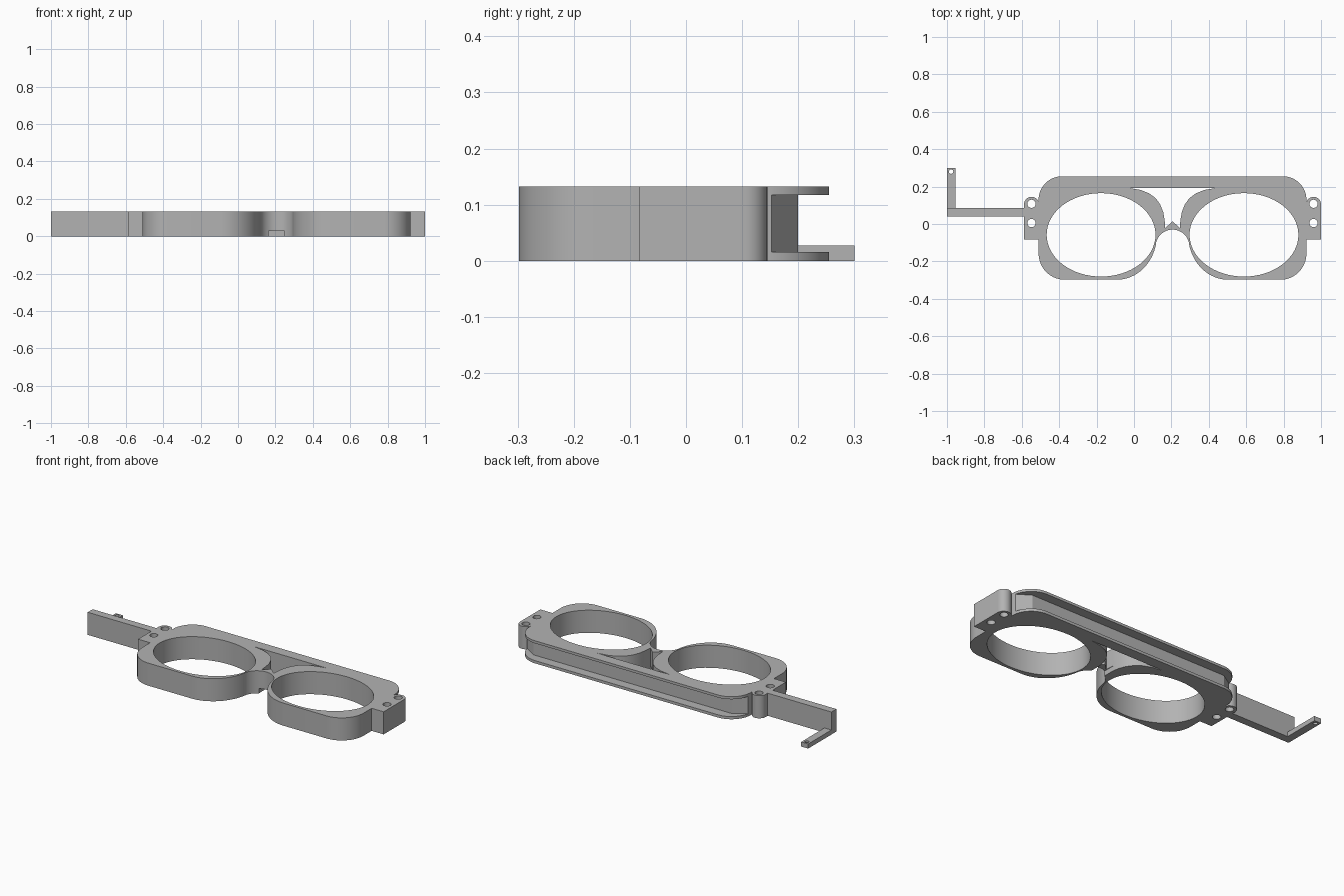
import bpy, bmesh
from math import cos, sin, radians

MID = 0.206      # centre line of the eyewear front
HEIGHT = 0.132

cube = bpy.data.objects.get("Cube")
if cube:
    bpy.data.objects.remove(cube, do_unlink=True)

grey = bpy.data.materials.new("plain grey")
grey.use_nodes = True
grey.diffuse_color = (0.45, 0.45, 0.45, 1)
grey.node_tree.nodes["Principled BSDF"].inputs["Base Color"].default_value = (0.45, 0.45, 0.45, 1)


def arc(cx, cy, rx, ry, start, end, steps=16):
    angles = [radians(start + (end - start) * i / steps) for i in range(steps + 1)]
    return [(cx + rx * cos(a), cy + ry * sin(a)) for a in angles]


def ellipse(cx, cy, rx, ry, steps=48):
    return arc(cx, cy, rx, ry, 0, 360, steps)[:-1]


def mirrored(half):
    """Close a half profile about the centre line."""
    right = [(MID + u, y) for u, y in half]
    left = [(MID - u, y) for u, y in reversed(half) if u > 1e-4]
    if half[0][0] < 1e-4:
        return right + left
    return right + left


def rectangle(x0, x1, y0, y1):
    return [(x0, y0), (x1, y0), (x1, y1), (x0, y1)]


def prism(name, outline, z0, z1):
    bm = bmesh.new()
    face = bm.faces.new([bm.verts.new((x, y, z0)) for x, y in outline])
    top = bmesh.ops.extrude_face_region(bm, geom=[face])["geom"]
    bmesh.ops.translate(bm, vec=(0, 0, z1 - z0),
                        verts=[v for v in top if isinstance(v, bmesh.types.BMVert)])
    bmesh.ops.recalc_face_normals(bm, faces=bm.faces)
    mesh = bpy.data.meshes.new(name)
    bm.to_mesh(mesh)
    bm.free()
    mesh.materials.append(grey)
    obj = bpy.data.objects.new(name, mesh)
    bpy.context.collection.objects.link(obj)
    return obj


def activate(obj):
    bpy.ops.object.select_all(action="DESELECT")
    obj.select_set(True)
    bpy.context.view_layer.objects.active = obj


def cut(obj, outline, z0=-0.1, z1=0.3):
    cutter = prism("cutter", outline, z0, z1)
    cutter.hide_render = True
    mod = obj.modifiers.new("cut", "BOOLEAN")
    mod.operation = "DIFFERENCE"
    mod.solver = "EXACT"
    mod.object = cutter
    activate(obj)
    bpy.ops.object.modifier_apply(modifier=mod.name)
    bpy.data.objects.remove(cutter, do_unlink=True)


# Front frame outline: brow corner, hinge tab, lower corner, inner rim, nose arch
half = arc(0.591, 0.13, 0.125, 0.125, 90, 0)
half += arc(0.754, 0.105, 0.04, 0.04, 160, 0)
half += [(0.794, -0.083), (0.716, -0.083)]
half += arc(0.576, -0.158, 0.14, 0.14, 0, -90)
half += arc(0.298, -0.06, 0.214, 0.238, -90, -170)
half += arc(0, -0.12, 0.09, 0.09, 14, 90)
frame = prism("front_frame", mirrored(half), 0, HEIGHT)

# Lens openings and hinge pin holes
for side in (-1, 1):
    cut(frame, ellipse(MID + side * 0.382, -0.058, 0.291, 0.223, 64))
    for y in (0.108, 0.005):
        cut(frame, ellipse(MID + side * 0.754, y, 0.022, 0.022, 24))

# Opening between the rims, with the small peak on the bridge
opening = [(0.236, 0.193), (0.17, 0.182), (0.125, 0.164), (0.09, 0.138),
           (0.066, 0.105), (0.05, 0.065), (0.042, 0.02), (0.039, -0.022), (0, 0.015)]
cut(frame, mirrored(opening))

# Groove along the back of the brow, between two thin plates
groove = [(0.64, 0.2), (0.722, 0.147), (0.722, 0.4)]
cut(frame, mirrored(groove), 0.016, 0.117)

# Notch under the bridge
cut(frame, rectangle(MID - 0.043, MID + 0.043, -0.09, 0.05), -0.1, 0.028)

# Side arm and its low hook with a pin hole
arm = prism("side_arm", rectangle(-1, -0.58, 0.04, 0.086), 0, HEIGHT)
hook = prism("arm_hook", rectangle(-1, -0.955, 0.08, 0.3), 0, 0.027)
cut(hook, ellipse(-0.978, 0.28, 0.012, 0.012, 16))

for obj in (frame, arm, hook):
    activate(obj)
    bpy.ops.object.shade_smooth_by_angle(angle=radians(30))
